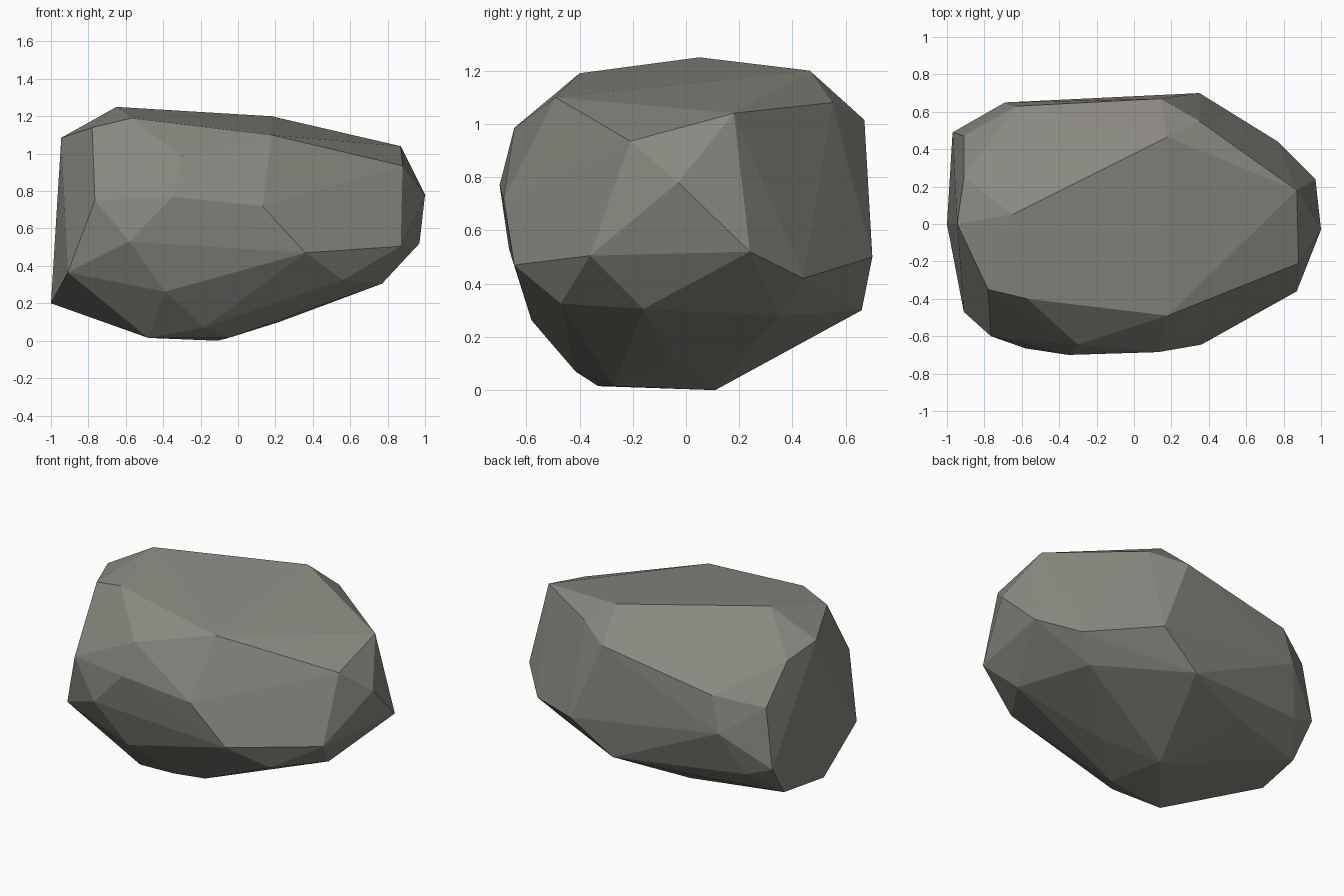
import bpy, bmesh

# Corner points of the boulder; the convex hull gives the flat cut facets
corners = [
    # upper plateau and its rim
    (-.65, .05, 1.25), (-.57, -.40, 1.19), (.18, .465, 1.20), (.87, .18, 1.04),
    (.18, -.49, 1.10), (.88, -.21, .935), (-.78, -.35, 1.14), (-.945, 0, 1.085),
    (-.91, .25, 1.035), (.35, .55, 1.08), (.14, .67, 1.015),
    # front side
    (-.30, -.645, .985), (-.35, -.70, .77), (.13, -.685, .72), (.36, -.645, .47),
    (-.765, -.60, .75), (-.58, -.665, .53), (-.91, -.47, .365), (-.39, -.58, .262),
    # right end
    (1, -.03, .78), (.97, .24, .52), (.87, -.36, .505), (.56, -.47, .325),
    (.77, -.16, .305), (.77, .44, .42), (.64, .35, .28),
    # back side
    (.35, .70, .50), (.07, .66, .30), (-.63, .63, .88), (-.69, .65, .65),
    (-.40, .49, .24), (-.80, .53, .37),
    # left end
    (-.91, .47, .81), (-.97, .49, .43), (-.95, .34, .22), (-1, 0, .20),
    # underside
    (-.48, -.33, .015), (-.18, -.415, .07), (-.05, -.27, .015), (-.11, .11, 0),
    (.22, -.04, .10),
]

# Stone body
bm = bmesh.new()
for co in corners:
    bm.verts.new(co)
hull = bmesh.ops.convex_hull(bm, input=bm.verts[:])
loose = {g for g in hull["geom_interior"] + hull["geom_unused"]
         if isinstance(g, bmesh.types.BMVert)}
bmesh.ops.delete(bm, geom=list(loose), context='VERTS')
bmesh.ops.recalc_face_normals(bm, faces=bm.faces[:])
mesh = bpy.data.meshes.new("boulder")
bm.to_mesh(mesh)
bm.free()
boulder = bpy.data.objects.new("boulder", mesh)
bpy.context.collection.objects.link(boulder)

# Warm grey stone, flat shaded
stone = bpy.data.materials.new("warm grey stone")
stone.diffuse_color = (.25, .245, .215, 1)
mesh.materials.append(stone)
